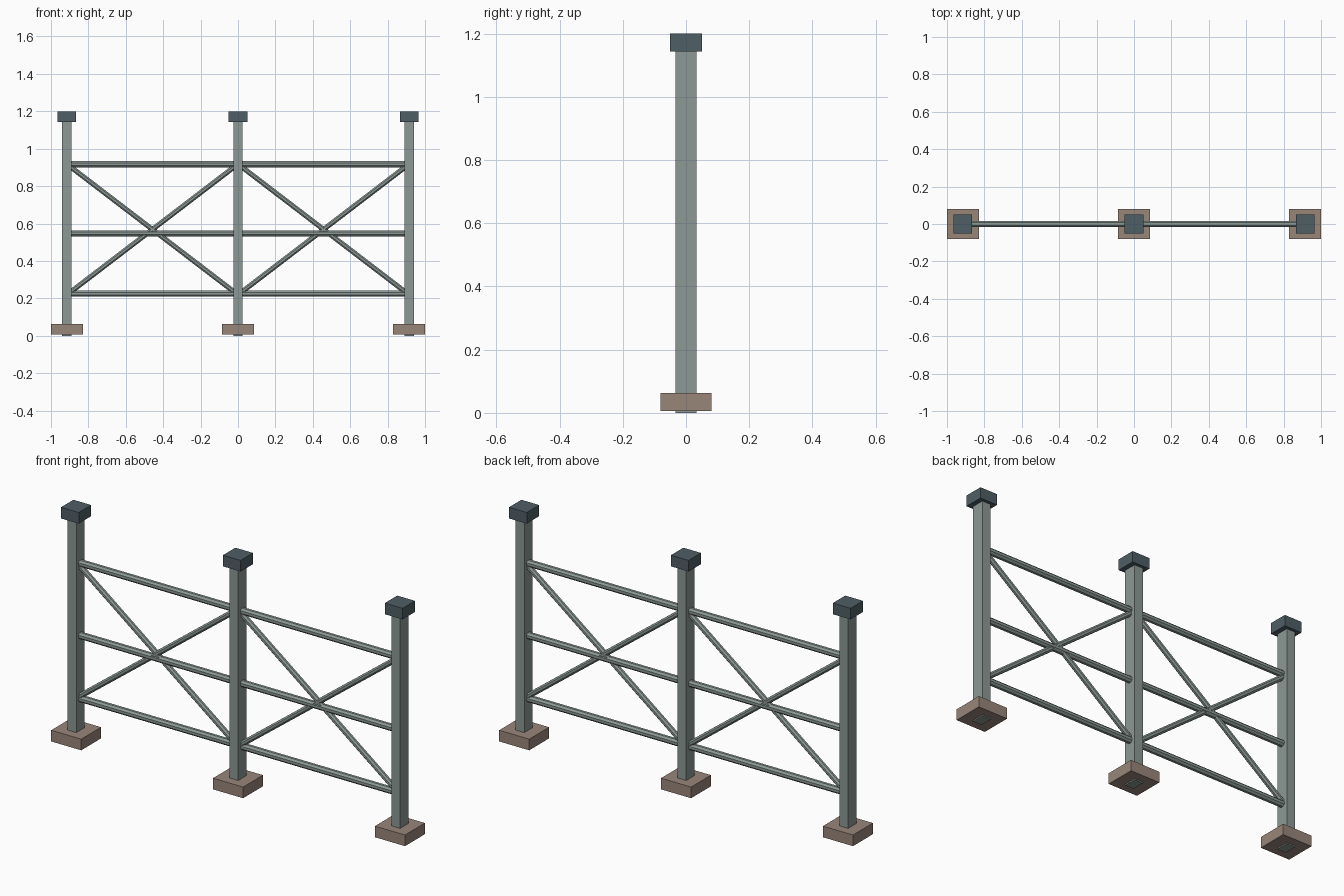
import bpy
import math
from mathutils import Vector

if "Cube" in bpy.data.objects:
    bpy.data.objects.remove(bpy.data.objects["Cube"])


def material(name, rgb):
    m = bpy.data.materials.new(name)
    lin = [(c / 255 / 12.92) if c < 10 else ((c / 255 + 0.055) / 1.055) ** 2.4 for c in rgb]
    m.diffuse_color = (*lin, 1)
    m.use_nodes = True
    m.node_tree.nodes["Principled BSDF"].inputs["Base Color"].default_value = m.diffuse_color
    return m


STEEL = material("grey green steel", (140, 153, 148))
CAP = material("dark slate", (78, 94, 102))
FOOT = material("brown concrete", (153, 134, 122))


def box(name, x, size, z0, z1, mat):
    bpy.ops.mesh.primitive_cube_add(size=1, location=(x, 0, (z0 + z1) / 2))
    o = bpy.context.object
    o.name = name
    o.scale = (size[0], size[1], z1 - z0)
    bpy.ops.object.transform_apply(location=False, rotation=False, scale=True)
    o.data.materials.append(mat)


def bar(name, a, b, radius):
    """Eight-sided bar between two points, with flat sides facing front and up."""
    a, b = Vector(a), Vector(b)
    d = b - a
    bpy.ops.mesh.primitive_cylinder_add(vertices=8, radius=radius, depth=d.length)
    o = bpy.context.object
    o.name = name
    # turn the octagon half a step, then lay it along the bar in the xz plane
    bpy.ops.object.transform_apply()
    for v in o.data.vertices:
        x, y = v.co.x, v.co.y
        c, s = math.cos(math.pi / 8), math.sin(math.pi / 8)
        v.co.x, v.co.y = x * c - y * s, x * s + y * c
    o.rotation_euler = (0, math.atan2(d.x, d.z), 0)
    o.location = (a + b) / 2
    o.data.materials.append(STEEL)


POSTS = (-0.915, 0, 0.915)
HALF = 0.025

# Posts with footings and caps
for x in POSTS:
    box("post", x, (2 * HALF, 0.068), 0, 1.15, STEEL)
    box("footing", x, (0.17, 0.16), 0.006, 0.063, FOOT)
    box("post_cap", x, (0.1, 0.1), 1.143, 1.2, CAP)

# Rails and cross braces in each bay
for left, right in zip(POSTS, POSTS[1:]):
    x0, x1 = left + HALF - 0.004, right - HALF + 0.004
    for z in (0.225, 0.547, 0.917):
        bar("rail", (x0, 0, z), (x1, 0, z), 0.0175)
    bar("brace_up", (x0, 0, 0.235), (x1, 0, 0.902), 0.0145)
    bar("brace_down", (x0, 0, 0.902), (x1, 0, 0.235), 0.0145)
